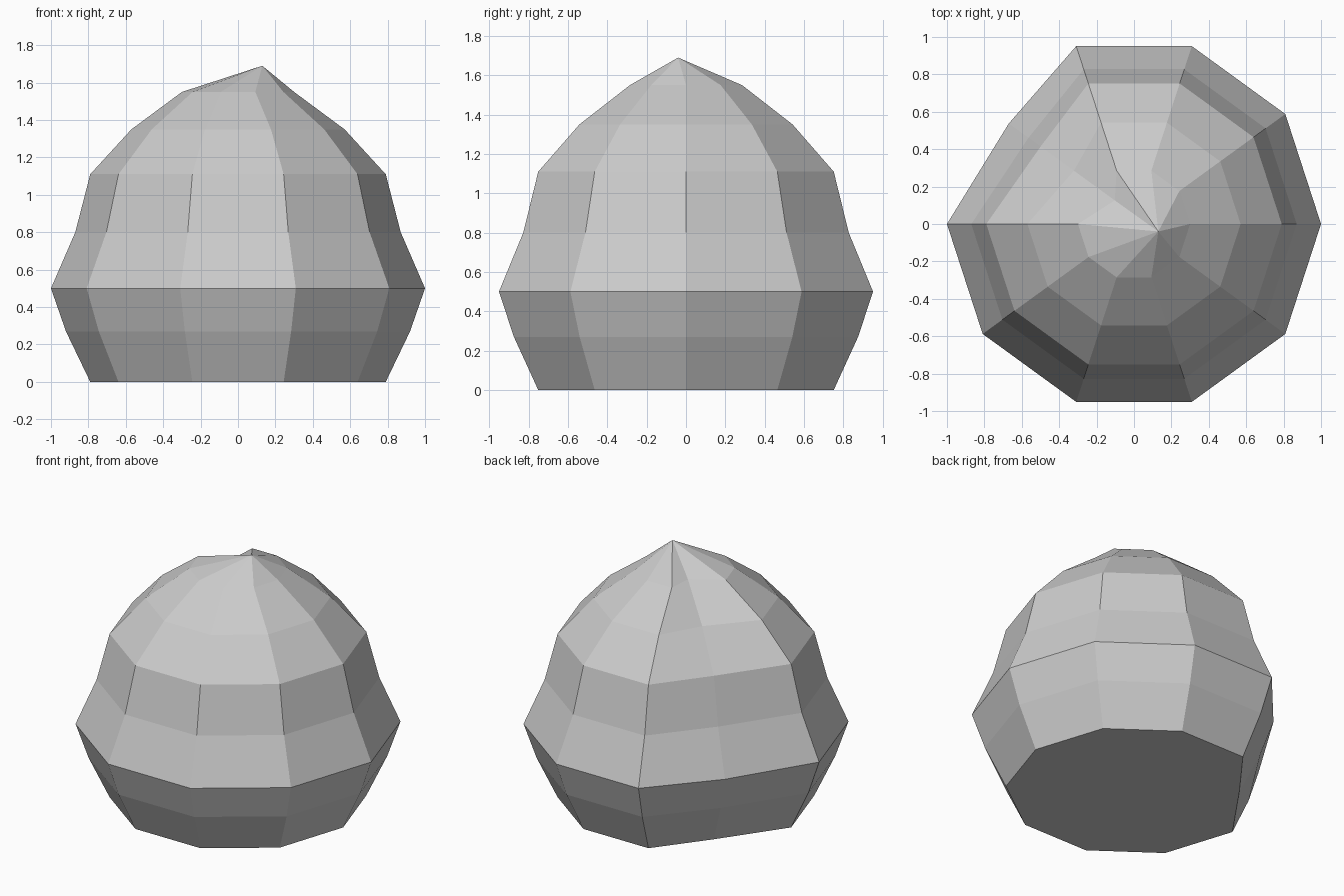
import bpy
import bmesh
from math import cos, sin, tau

cube = bpy.data.objects.get("Cube")
if cube:
    bpy.data.objects.remove(cube, do_unlink=True)

SIDES = 10
DENTED_COLUMN = 4
DENT = (0.14, -0.05)
# (radius, height) from the base up
PROFILE = [(0.79, 0), (0.92, 0.27), (1.0, 0.5), (0.87, 0.8),
           (0.79, 1.11), (0.57, 1.35), (0.3, 1.55)]

grey = bpy.data.materials.new("stone grey")
colour = (0.6, 0.6, 0.6, 1)
grey.diffuse_color = colour
grey.use_nodes = True
grey.node_tree.nodes["Principled BSDF"].inputs["Base Color"].default_value = colour

bm = bmesh.new()

# Ten-sided rings, with one column of corners pushed inwards
rings = []
for radius, height in PROFILE:
    ring = []
    for i in range(SIDES):
        angle = tau * i / SIDES
        x, y = radius * cos(angle), radius * sin(angle)
        if i == DENTED_COLUMN:
            x, y = x + DENT[0], y + DENT[1]
        ring.append(bm.verts.new((x, y, height)))
    rings.append(ring)

# Side bands
for low, high in zip(rings, rings[1:]):
    for i in range(SIDES):
        j = (i + 1) % SIDES
        bm.faces.new((low[i], low[j], high[j], high[i]))

# Flat base and off-centre peak
bm.faces.new(rings[0][::-1])
peak = bm.verts.new((0.13, -0.04, 1.69))
for i in range(SIDES):
    bm.faces.new((rings[-1][i], rings[-1][(i + 1) % SIDES], peak))

bmesh.ops.recalc_face_normals(bm, faces=bm.faces)
mesh = bpy.data.meshes.new("boulder")
bm.to_mesh(mesh)
bm.free()
mesh.materials.append(grey)
boulder = bpy.data.objects.new("boulder", mesh)
bpy.context.collection.objects.link(boulder)
